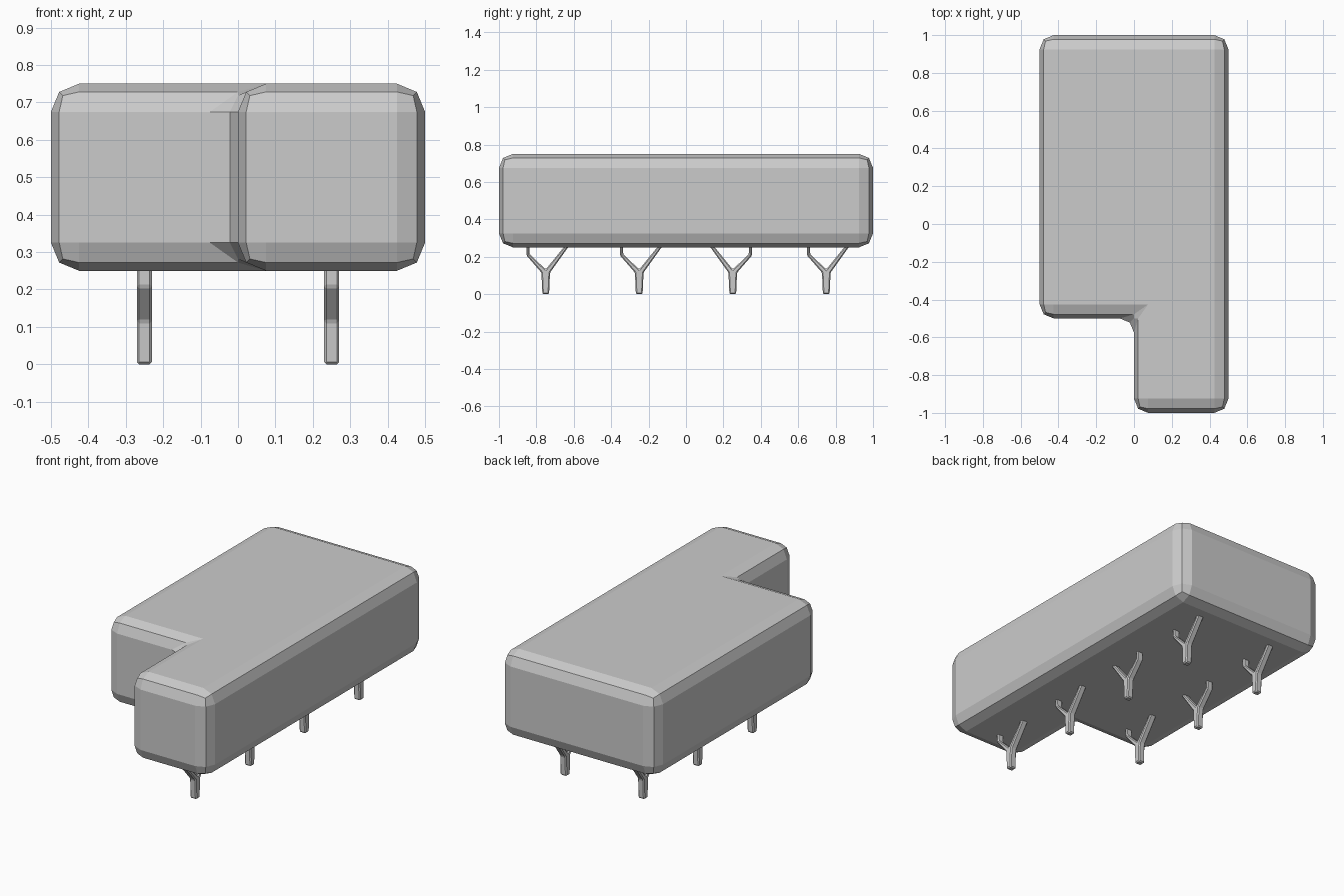
import bpy, bmesh
from mathutils import Vector

if "Cube" in bpy.data.objects:
    bpy.data.objects.remove(bpy.data.objects["Cube"])


def extrude_profile(name, points, vec):
    """Closed mesh from a planar outline swept along vec."""
    bm = bmesh.new()
    face = bm.faces.new([bm.verts.new(p) for p in points])
    res = bmesh.ops.extrude_face_region(bm, geom=[face])
    verts = [g for g in res["geom"] if isinstance(g, bmesh.types.BMVert)]
    bmesh.ops.translate(bm, verts=verts, vec=Vector(vec))
    bmesh.ops.recalc_face_normals(bm, faces=bm.faces)
    mesh = bpy.data.meshes.new(name)
    bm.to_mesh(mesh)
    bm.free()
    return mesh


def add_object(name, mesh, bevel, segments, location=(0, 0, 0)):
    obj = bpy.data.objects.new(name, mesh)
    obj.location = location
    bpy.context.collection.objects.link(obj)
    mod = obj.modifiers.new("Bevel", "BEVEL")
    mod.width = bevel
    mod.segments = segments
    mod.limit_method = "ANGLE"
    mod.angle_limit = 0.35
    return obj


# L-shaped cushion body with rounded edges
outline = [(-0.5, 1), (-0.5, -0.5), (0, -0.5), (0, -1), (0.5, -1), (0.5, 1)]
body = extrude_profile("body", [(x, y, 0.25) for x, y in outline], (0, 0, 0.5))
add_object("seat_body", body, 0.075, 2)

# Forked leg: stem, one bent branch and one straight branch
fork = [(-0.018, 0), (0.018, 0), (0.023, 0.115), (0.125, 0.258), (0.102, 0.258),
        (0, 0.132), (-0.086, 0.214), (-0.086, 0.258), (-0.103, 0.258),
        (-0.103, 0.207), (-0.023, 0.115)]


def leg_mesh(name, side):
    return extrude_profile(name, [(-0.02, side * y, z) for y, z in fork], (0.04, 0, 0))


leg = leg_mesh("forked_leg", 1)
leg_flipped = leg_mesh("forked_leg_flipped", -1)

# Two rows of legs, none under the notch
for x in (-0.25, 0.25):
    for y in (-0.75, -0.25, 0.25, 0.75):
        if x < 0 and y < -0.5:
            continue
        add_object("leg", leg_flipped if y == 0.25 else leg, 0.006, 1, (x, y, 0))
